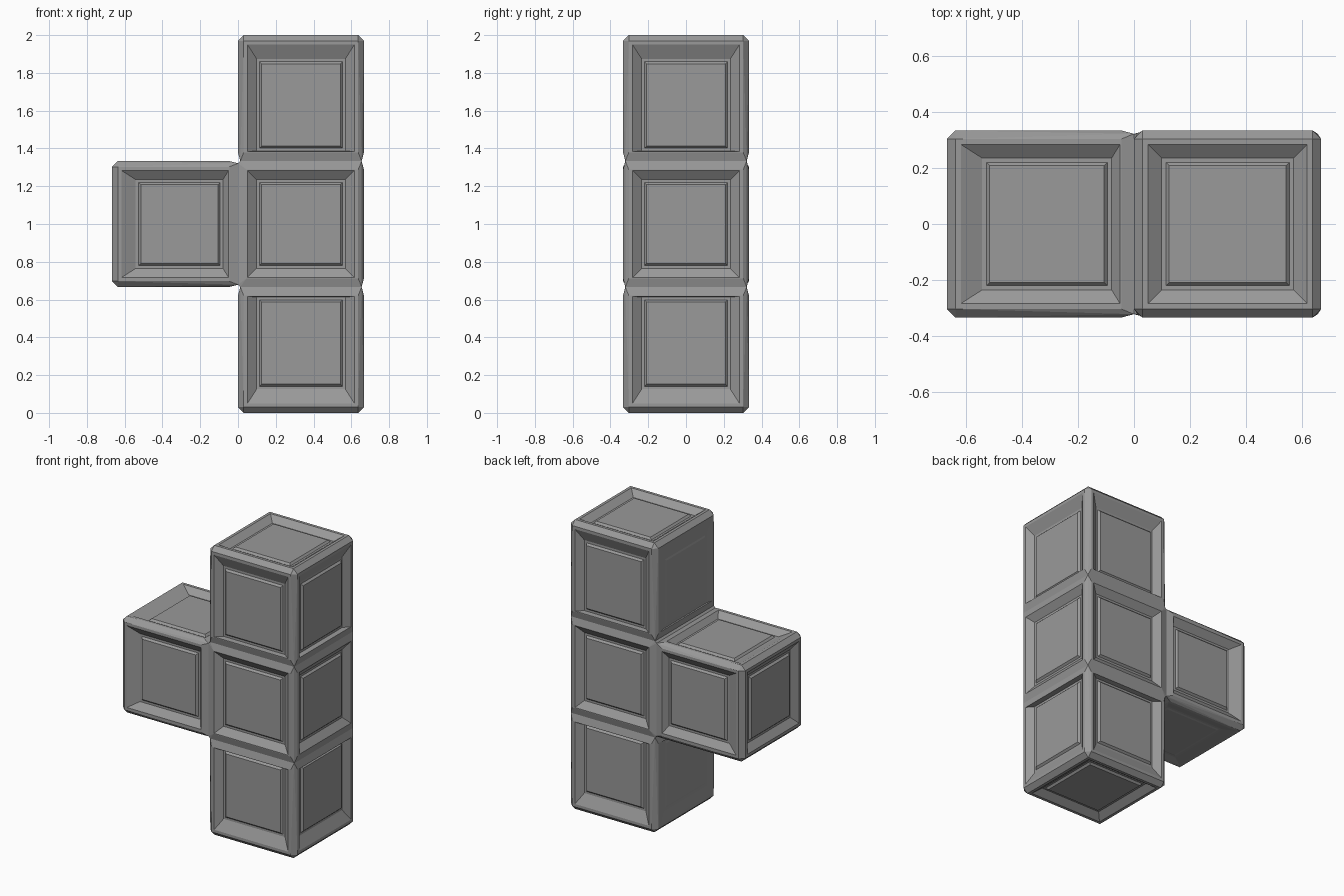
import bpy, bmesh
from mathutils import Vector

if "Cube" in bpy.data.objects:
    bpy.data.objects.remove(bpy.data.objects["Cube"])

H = 1 / 3          # half size of one block
RIM = 0.303        # flat face limit beside a free edge
JOINT_RIM = 0.288  # flat face limit beside a neighbouring block
SEAM = H - 0.012   # half size of the seam between blocks

grey = bpy.data.materials.new("stone grey")
grey.diffuse_color = (0.32, 0.32, 0.32, 1)
grey.use_nodes = True
grey.node_tree.nodes["Principled BSDF"].inputs["Base Color"].default_value = grey.diffuse_color

# name: (centre, joined sides, sides with only a shallow panel)
# a side is (axis, sign)
BLOCKS = {
    "top_block": ((H, 0, 5 * H), [(2, -1)], [(0, -1)]),
    "middle_block": ((H, 0, 3 * H), [(2, 1), (2, -1), (0, -1)], []),
    "bottom_block": ((H, 0, H), [(2, 1)], [(0, -1)]),
    "side_block": ((-H, 0, 3 * H), [(0, 1)], [(2, -1)]),
}
SIDES = [(a, s) for a in range(3) for s in (-1, 1)]
CORNERS = [(-1, -1), (1, -1), (1, 1), (-1, 1)]


def ring(bm, axis, sign, height, limit):
    """Four corners of a rectangle on one side; limit(side) is its half extent."""
    u, v = (axis + 1) % 3, (axis + 2) % 3
    verts = []
    for su, sv in CORNERS:
        p = Vector((0, 0, 0))
        p[axis] = sign * height
        p[u] = su * limit((u, su))
        p[v] = sv * limit((v, sv))
        verts.append(bm.verts.new(p))
    return verts


def make_block(name, centre, joints, shallow):
    bm = bmesh.new()

    def rim(side):
        return JOINT_RIM if side in joints else RIM

    def panel(side):
        # panels of the end blocks sit closer to the middle block
        if len(joints) > 1 or side[0] != joints[0][0]:
            return 0.217
        if side in joints:
            return 0.262 if side[0] == 2 else 0.236
        return 0.19

    # bevelled body
    for side in SIDES:
        if side in joints:
            ring(bm, *side, H, lambda s: SEAM)
        else:
            ring(bm, *side, H, rim)
    bmesh.ops.convex_hull(bm, input=bm.verts[:])
    bm.normal_update()
    flat = [f for f in bm.faces if max(abs(c) for c in f.normal) > 0.9995]
    bmesh.ops.delete(bm, geom=flat, context='FACES_ONLY')

    # recessed frame and slightly raised panel on each exposed side
    for side in SIDES:
        if side in joints:
            continue
        k = 0.2 if side in shallow else 1.0
        rings = [
            ring(bm, *side, H, rim),
            ring(bm, *side, H, lambda s: 0.283),
            ring(bm, *side, H - 0.035 * k, lambda s: panel(s) + 0.018),
            ring(bm, *side, H - 0.035 * k, lambda s: panel(s) + 0.003),
            ring(bm, *side, H - 0.022 * k, lambda s: panel(s) - 0.009),
        ]
        for a, b in zip(rings, rings[1:]):
            for i in range(4):
                j = (i + 1) % 4
                bm.faces.new((a[i], a[j], b[j], b[i]))
        bm.faces.new(rings[-1])

    bmesh.ops.remove_doubles(bm, verts=bm.verts[:], dist=0.0005)
    loose = [v for v in bm.verts if not v.link_faces]
    bmesh.ops.delete(bm, geom=loose, context='VERTS')
    bmesh.ops.recalc_face_normals(bm, faces=bm.faces[:])
    mesh = bpy.data.meshes.new(name)
    bm.to_mesh(mesh)
    bm.free()
    mesh.materials.append(grey)
    obj = bpy.data.objects.new(name, mesh)
    obj.location = centre
    bpy.context.collection.objects.link(obj)


for block, (centre, joints, shallow) in BLOCKS.items():
    make_block(block, centre, joints, shallow)
